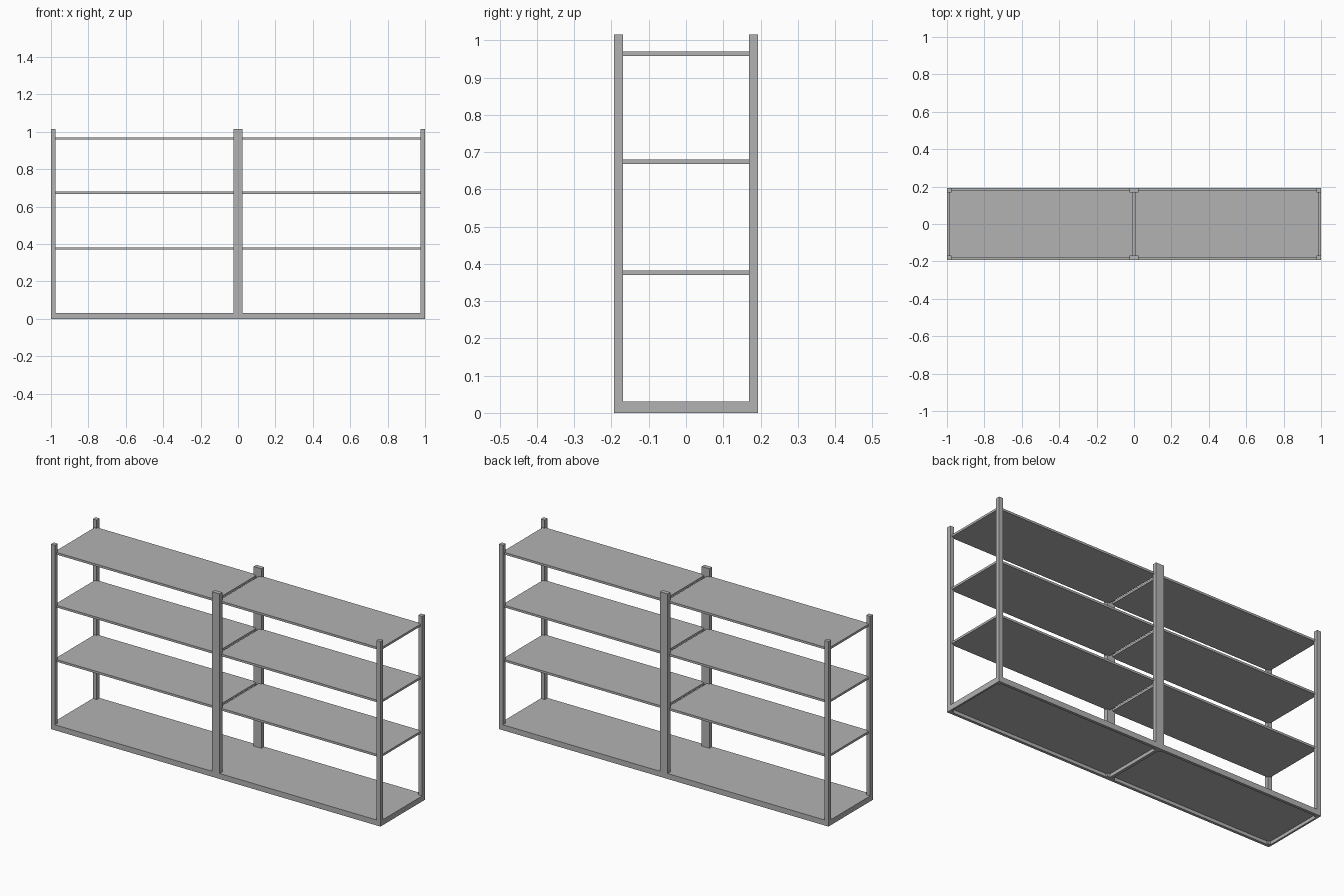
import bpy

if "Cube" in bpy.data.objects:
    bpy.data.objects.remove(bpy.data.objects["Cube"], do_unlink=True)

# Overall dimensions
HALF_W, HALF_D, HEIGHT = 1.0, 0.193, 1.015
POST = 0.024
RAIL_H = 0.03
SHELF_T = 0.012
EDGE_X, EDGE_Y = 0.99, 0.178   # inner faces of the base rails
GAP = 0.008                    # half gap between the two bays

grey = bpy.data.materials.new("grey_metal")
grey.use_nodes = True
colour = (0.45, 0.45, 0.45, 1)
grey.diffuse_color = colour
grey.node_tree.nodes["Principled BSDF"].inputs["Base Color"].default_value = colour


def box(name, xs, ys, zs):
    """Axis-aligned box spanning the given (low, high) ranges."""
    spans = (xs, ys, zs)
    bpy.ops.mesh.primitive_cube_add(size=1, location=[sum(s) / 2 for s in spans])
    obj = bpy.context.object
    obj.name = name
    obj.scale = [abs(s[1] - s[0]) for s in spans]
    bpy.ops.object.transform_apply(location=False, rotation=False, scale=True)
    obj.data.materials.append(grey)
    return obj


# Uprights and long base rails, front and back
for face, sy in (("front", -1), ("back", 1)):
    post_y = (sy * (HALF_D - POST), sy * HALF_D)
    for side, sx in (("right", -1), ("left", 1)):
        box(f"{face}_{side}_post", (sx * (HALF_W - POST), sx * HALF_W), post_y, (0, HEIGHT))
        box(f"{face}_{side}_base_rail", (sx * POST, sx * (HALF_W - POST)),
            (sy * EDGE_Y, sy * HALF_D), (0, RAIL_H))
    box(f"{face}_centre_post", (-POST, POST), post_y, (0, HEIGHT))

# Cross rails of the base
inner_y = (POST - HALF_D, HALF_D - POST)
box("centre_base_rail", (-GAP, GAP), inner_y, (0, RAIL_H))
for side, sx in (("right", -1), ("left", 1)):
    box(f"{side}_base_rail", (sx * EDGE_X, sx * HALF_W), inner_y, (0, RAIL_H))

    # Shelf boards of each bay, the lowest set flush in the base frame
    for i, top in enumerate((RAIL_H, 0.382, 0.68, 0.97)):
        box(f"{side}_shelf_{i}", (sx * GAP, sx * EDGE_X), (-EDGE_Y, EDGE_Y),
            (top - SHELF_T, top))
